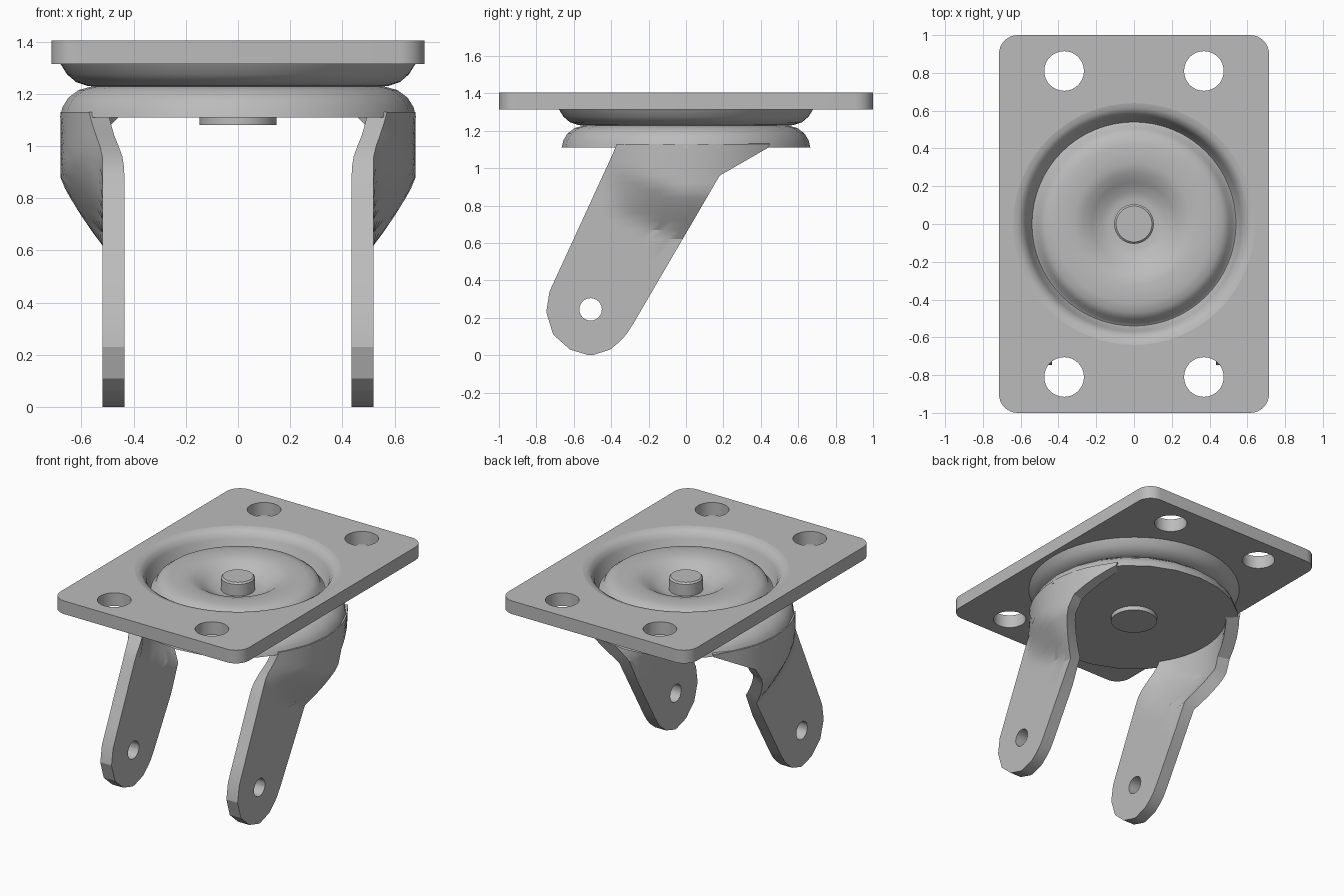
import bpy
import bmesh
from math import cos, sin, pi, sqrt

cube = bpy.data.objects.get("Cube")
if cube:
    bpy.data.objects.remove(cube, do_unlink=True)

steel = bpy.data.materials.new("grey steel")
steel.use_nodes = True
GREY = (0.5, 0.5, 0.5, 1)
steel.diffuse_color = GREY
steel.node_tree.nodes["Principled BSDF"].inputs["Base Color"].default_value = GREY


def make(name, bm):
    mesh = bpy.data.meshes.new(name)
    bm.to_mesh(mesh)
    bm.free()
    obj = bpy.data.objects.new(name, mesh)
    bpy.context.collection.objects.link(obj)
    mesh.materials.append(steel)
    return obj


def activate(obj):
    bpy.ops.object.select_all(action="DESELECT")
    obj.select_set(True)
    bpy.context.view_layer.objects.active = obj


def smooth(obj, angle):
    activate(obj)
    bpy.ops.object.shade_smooth_by_angle(angle=angle)


def prism(name, outline, z0, z1):
    bm = bmesh.new()
    face = bm.faces.new([bm.verts.new((x, y, z0)) for x, y in outline])
    top = bmesh.ops.extrude_face_region(bm, geom=[face])["geom"]
    for v in top:
        if isinstance(v, bmesh.types.BMVert):
            v.co.z = z1
    bmesh.ops.recalc_face_normals(bm, faces=bm.faces)
    return make(name, bm)


def circle(cx, cy, r, n):
    return [(cx + r * cos(2 * pi * i / n), cy + r * sin(2 * pi * i / n)) for i in range(n)]


def lathe(name, profile, n, y_scale=1):
    bm = bmesh.new()
    rings = [[bm.verts.new((x, y * y_scale, z)) for x, y in circle(0, 0, r, n)]
             if r else [bm.verts.new((0, 0, z))] for r, z in profile]
    for a, b in zip(rings, rings[1:]):
        for i in range(n):
            j = (i + 1) % n
            quad = [a[i % len(a)], a[j % len(a)], b[j % len(b)], b[i % len(b)]]
            bm.faces.new(list(dict.fromkeys(quad)))
    bmesh.ops.recalc_face_normals(bm, faces=bm.faces)
    return make(name, bm)


def cut(obj, cutter):
    cutter.hide_render = True
    mod = obj.modifiers.new("cut", "BOOLEAN")
    mod.operation = "DIFFERENCE"
    mod.solver = "EXACT"
    mod.object = cutter
    activate(obj)
    bpy.ops.object.modifier_apply(modifier=mod.name)
    bpy.data.objects.remove(cutter, do_unlink=True)


# Mounting plate: rounded rectangle with four bolt holes and a centre opening
W, D, CORNER = 0.715, 1.0, 0.1
outline = []
for k, (sx, sy) in enumerate([(1, 1), (-1, 1), (-1, -1), (1, -1)]):
    for i in range(9):
        a = (k + i / 8) * pi / 2
        outline.append((sx * (W - CORNER) + CORNER * cos(a),
                        sy * (D - CORNER) + CORNER * sin(a)))
plate = prism("mounting_plate", outline, 1.315, 1.405)
for sx in (-1, 1):
    for sy in (-1, 1):
        cut(plate, prism("bolt_hole", circle(sx * 0.37, sy * 0.81, 0.105, 32), 1.2, 1.5))
cut(plate, prism("centre_opening", circle(0, 0, 0.64, 64), 1.2, 1.5))
smooth(plate, 0.5)

# Pressed bearing dish with a raised ring around a central dimple
dish = lathe("bearing_dish", [
    (0, 1.27), (0.13, 1.27), (0.17, 1.28), (0.22, 1.31), (0.27, 1.342), (0.32, 1.355),
    (0.42, 1.355), (0.47, 1.345), (0.505, 1.32), (0.525, 1.28), (0.54, 1.27),
    (0.555, 1.295), (0.57, 1.35), (0.59, 1.385), (0.615, 1.4), (0.64, 1.405),
    (0.64, 1.315), (0.68, 1.315), (0.655, 1.275), (0.62, 1.245), (0.575, 1.23),
    (0.5, 1.225), (0, 1.225)], 64)
smooth(dish, 0.7)

# Centre rivet, showing above and below
rivet = lathe("centre_rivet", [(0, 1.36), (0.095, 1.36), (0.105, 1.35), (0.105, 1.2),
                               (0.148, 1.2), (0.148, 1.08), (0, 1.08)], 40)
smooth(rivet, 0.6)

# Swivel cup
cup = lathe("swivel_cup", [(0, 1.228), (0.56, 1.228), (0.61, 1.215), (0.65, 1.185),
                           (0.672, 1.15), (0.682, 1.11), (0, 1.11)], 24, 0.975)
smooth(cup, 0.5)

# Fork legs: flat plates that swell outward into the cup's round wall
FRONT = [(0, -0.52), (0.03, -0.62), (0.11, -0.71), (0.23, -0.747), (0.34, -0.73),
         (1.08, -0.39), (1.13, -0.37)]
REAR = [(0, -0.50), (0.035, -0.39), (0.12, -0.31), (0.96, 0.18), (1.11, 0.44), (1.13, 0.45)]
ROWS = [0, 0.03, 0.07, 0.11, 0.17, 0.23, 0.34, 0.48, 0.62, 0.67, 0.72, 0.76, 0.8,
        0.84, 0.88, 0.92, 0.96, 1.0, 1.04, 1.08, 1.11, 1.13]
COLS = 14


def along(points, z):
    for (z0, y0), (z1, y1) in zip(points, points[1:]):
        if z <= z1:
            return y0 + (y1 - y0) * (z - z0) / (z1 - z0)
    return points[-1][1]


def leg_x(y, z):
    base = 0.62 + 0.37 * max(0, -y - 0.02)
    t = min(1, max(0, (z - base) / 0.25))
    wall = max(0.52, sqrt(0.68 ** 2 - min(y * y, 0.4)))
    return 0.52 + (wall - 0.52) * t * (1.2 - 0.2 * t)


bm = bmesh.new()
grid = []
for z in ROWS:
    y0, y1 = along(FRONT, z), along(REAR, z)
    ys = [y0 + (y1 - y0) * i / COLS for i in range(COLS + 1)]
    grid.append([bm.verts.new((leg_x(y, z), y, z)) for y in ys])
for low, high in zip(grid, grid[1:]):
    for i in range(COLS):
        bm.faces.new([low[i], low[i + 1], high[i + 1], high[i]])
legs = make("fork_legs", bm)
sheet = legs.modifiers.new("thickness", "SOLIDIFY")
sheet.thickness = 0.085
sheet.offset = -1
activate(legs)
bpy.ops.object.modifier_apply(modifier=sheet.name)

# Axle hole
axle = prism("axle_hole", circle(0, 0, 0.06, 24), 0.2, 0.8)
for v in axle.data.vertices:
    v.co = (v.co.z, v.co.x - 0.51, v.co.y + 0.245)
cut(legs, axle)
mirror = legs.modifiers.new("other_side", "MIRROR")
mirror.use_clip = False
activate(legs)
bpy.ops.object.modifier_apply(modifier=mirror.name)
smooth(legs, 0.45)
